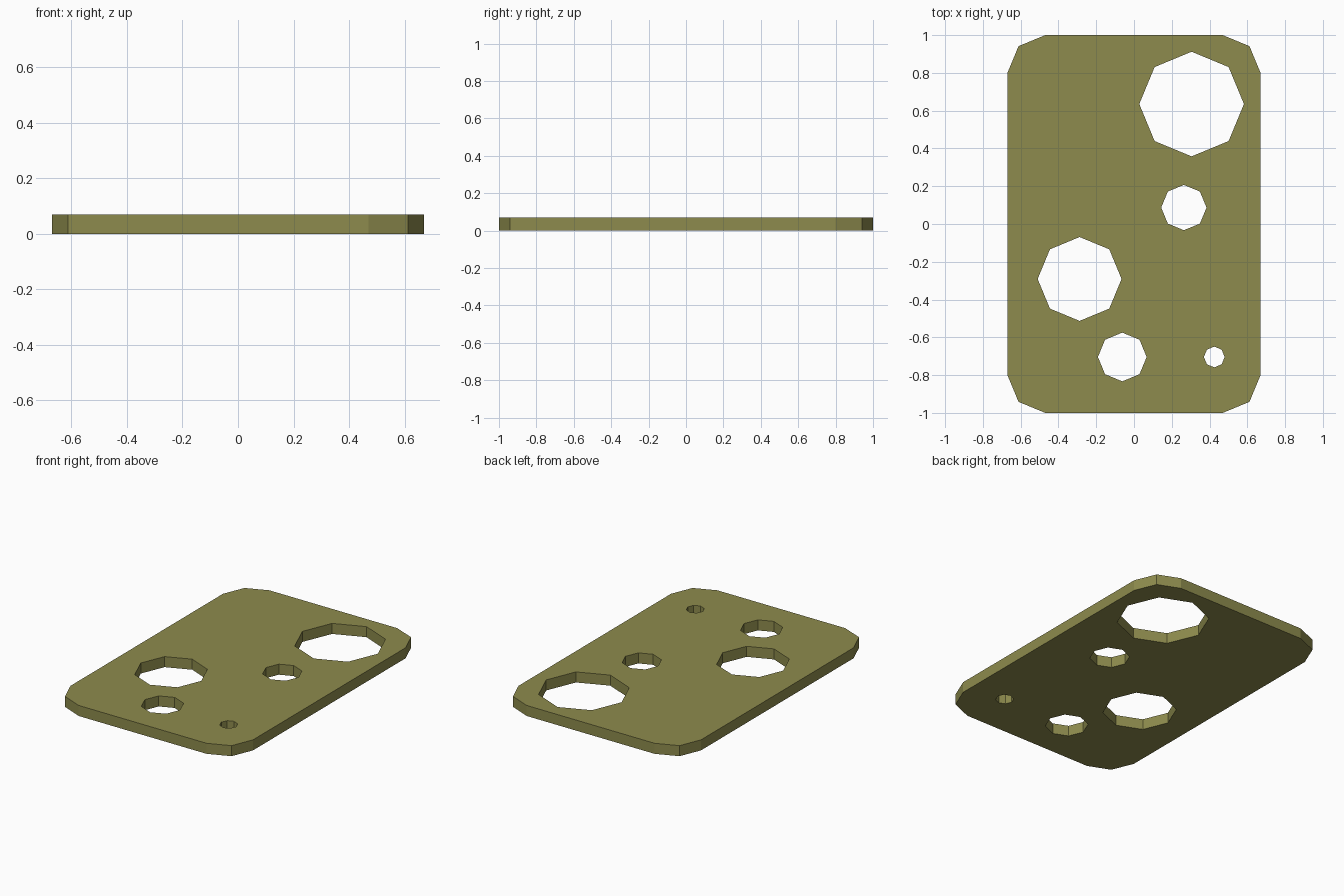
import bpy, bmesh
from math import cos, sin, pi

if "Cube" in bpy.data.objects:
    bpy.data.objects.remove(bpy.data.objects["Cube"])

HALF_X, HALF_Y, THICK, CORNER = 0.67, 1.0, 0.07, 0.2
# hole centre x, centre y, radius
HOLES = [(0.305, 0.635, 0.277), (0.264, 0.087, 0.12), (-0.288, -0.291, 0.222),
         (-0.062, -0.704, 0.129), (0.425, -0.704, 0.055)]


def arc(cx, cy, r, start, step, count):
    return [(cx + r * cos(start + i * step), cy + r * sin(start + i * step))
            for i in range(count)]


# Plate outline with two-segment rounded corners
outline = []
for i, (sx, sy) in enumerate([(1, 1), (-1, 1), (-1, -1), (1, -1)]):
    outline += arc(sx * (HALF_X - CORNER), sy * (HALF_Y - CORNER), CORNER,
                   i * pi / 2, pi / 4, 3)

# Eight-sided through holes
loops = [outline] + [arc(x, y, r, 0, pi / 4, 8) for x, y, r in HOLES]

# Filled flat curve, extruded to the plate thickness
curve = bpy.data.curves.new("plate_profile", 'CURVE')
curve.dimensions = '2D'
curve.fill_mode = 'BOTH'
curve.extrude = THICK / 2
for pts in loops:
    spline = curve.splines.new('POLY')
    spline.points.add(len(pts) - 1)
    for p, (x, y) in zip(spline.points, pts):
        p.co = (x, y, THICK / 2, 1)
        p.co.z = 0
    spline.use_cyclic_u = True
plate = bpy.data.objects.new("perforated_plate", curve)
plate.location.z = THICK / 2
bpy.context.collection.objects.link(plate)
bpy.context.view_layer.objects.active = plate
plate.select_set(True)
bpy.ops.object.convert(target='MESH')
plate = bpy.context.object

# Weld the caps to the walls and keep every face flat
bm = bmesh.new()
bm.from_mesh(plate.data)
bmesh.ops.remove_doubles(bm, verts=bm.verts, dist=0.0005)
bmesh.ops.recalc_face_normals(bm, faces=bm.faces)
bmesh.ops.dissolve_limit(bm, angle_limit=0.01, verts=bm.verts, edges=bm.edges)
for f in bm.faces:
    f.smooth = False
bm.to_mesh(plate.data)
bm.free()

# Olive finish
mat = bpy.data.materials.new("olive")
mat.diffuse_color = (0.27, 0.26, 0.075, 1)
mat.use_nodes = True
mat.node_tree.nodes["Principled BSDF"].inputs["Base Color"].default_value = mat.diffuse_color
plate.data.materials.clear()
plate.data.materials.append(mat)
